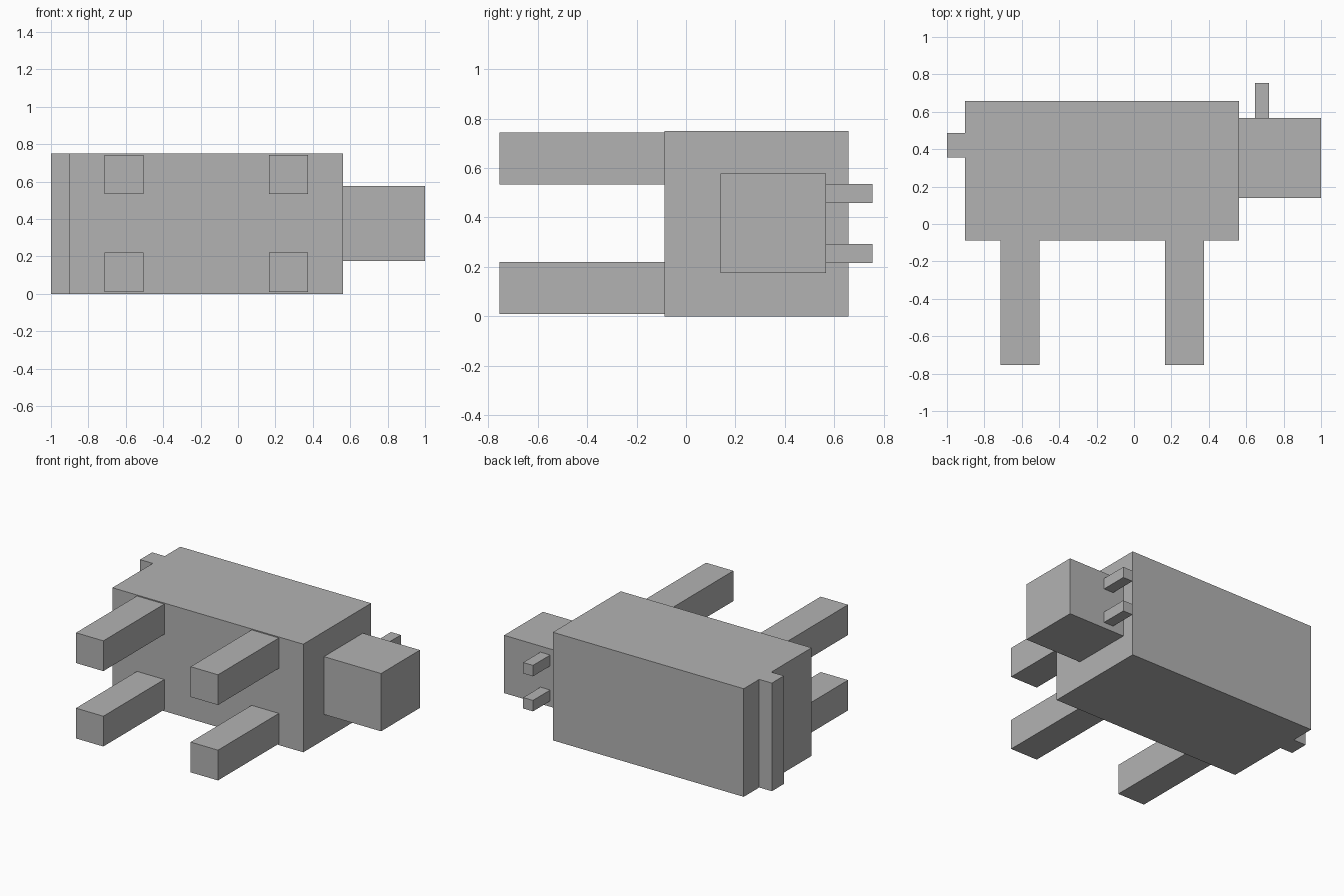
import bpy
from mathutils import Vector

default = bpy.data.objects.get("Cube")
if default:
    bpy.data.objects.remove(default, do_unlink=True)

# Single plain grey for the whole animal
grey = bpy.data.materials.new("plain grey")
grey.use_nodes = True
colour = (0.45, 0.45, 0.45, 1)
grey.diffuse_color = colour
grey.node_tree.nodes["Principled BSDF"].inputs["Base Color"].default_value = colour


def box(name, low, high):
    """Add a flat-sided block spanning two opposite corners."""
    low, high = Vector(low), Vector(high)
    bpy.ops.mesh.primitive_cube_add(size=1, location=(low + high) / 2)
    obj = bpy.context.object
    obj.name = name
    obj.scale = high - low
    bpy.ops.object.transform_apply(location=False, rotation=False, scale=True)
    obj.data.materials.append(grey)
    return obj


# Trunk lying on its side, with head and tail at the ends
box("body", (-0.903, -0.087, 0), (0.562, 0.657, 0.75))
box("head", (0.562, 0.14, 0.176), (1, 0.566, 0.577))
box("tail", (-1, 0.355, 0), (-0.903, 0.487, 0.75))

# Paired legs and horns on the two flanks
for side, leg_z, horn_z in (("lower", 0.01, 0.216), ("upper", 0.533, 0.459)):
    for end, x in (("hind", -0.715), ("fore", 0.165)):
        box(f"{side}_{end}_leg", (x, -0.755, leg_z), (x + 0.21, -0.087, leg_z + 0.21))
    box(f"{side}_horn", (0.646, 0.566, horn_z), (0.721, 0.755, horn_z + 0.076))
